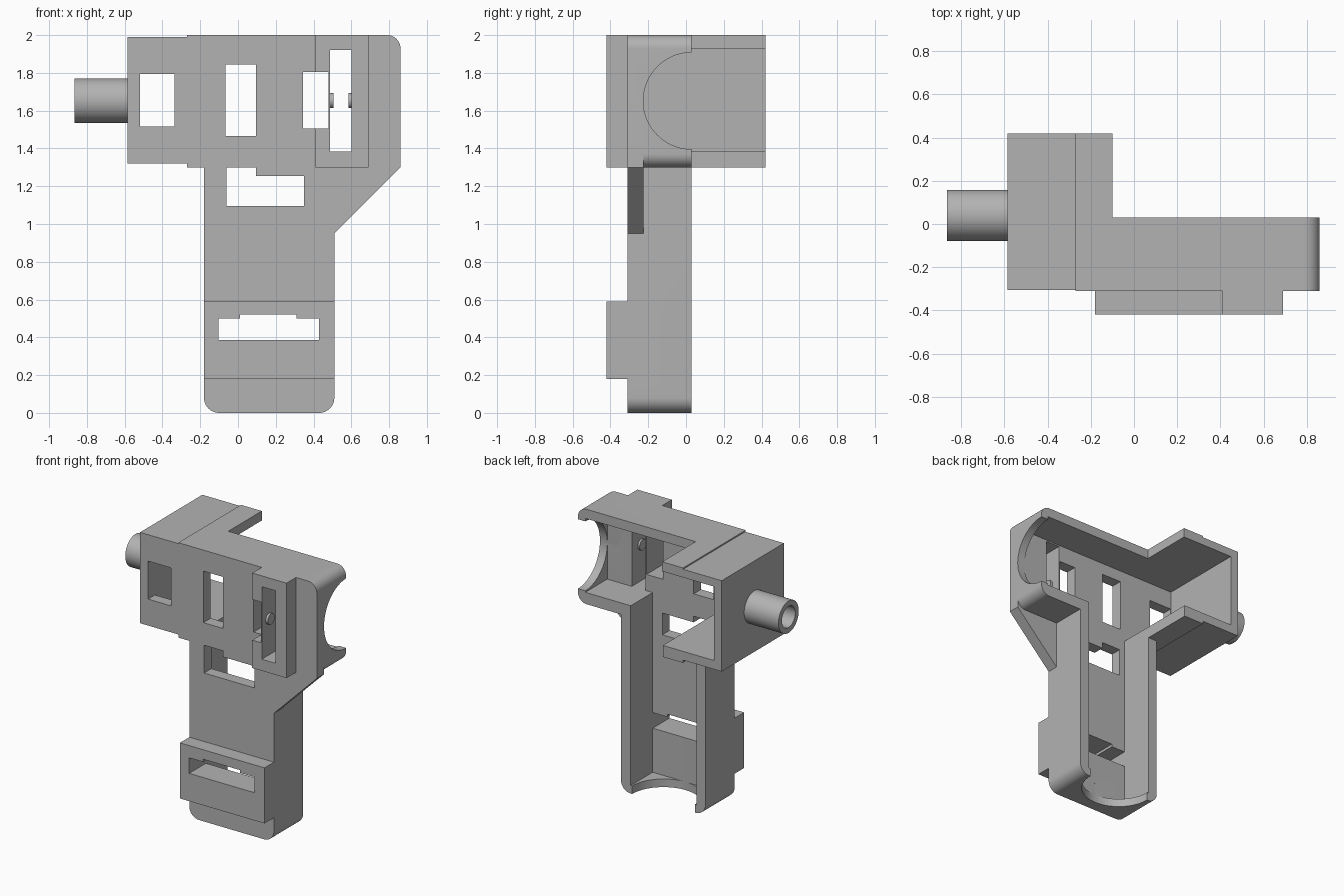
import bpy, bmesh, math
from mathutils import Vector

if "Cube" in bpy.data.objects:
    bpy.data.objects.remove(bpy.data.objects["Cube"])

grey = bpy.data.materials.new("matte grey")
grey.use_nodes = True
grey.diffuse_color = (0.45, 0.45, 0.45, 1)
grey.node_tree.nodes["Principled BSDF"].inputs["Base Color"].default_value = (0.45, 0.45, 0.45, 1)


def finish(bm, name):
    bmesh.ops.recalc_face_normals(bm, faces=bm.faces)
    me = bpy.data.meshes.new(name)
    bm.to_mesh(me)
    bm.free()
    me.materials.append(grey)
    ob = bpy.data.objects.new(name, me)
    bpy.context.collection.objects.link(ob)
    return ob


def prism(name, pts, y0, y1):
    """Extrude an x-z outline from y0 to y1."""
    bm = bmesh.new()
    f = bm.faces.new([bm.verts.new((x, y0, z)) for x, z in pts])
    ext = bmesh.ops.extrude_face_region(bm, geom=[f])
    moved = [v for v in ext["geom"] if isinstance(v, bmesh.types.BMVert)]
    bmesh.ops.translate(bm, verts=moved, vec=(0, y1 - y0, 0))
    return finish(bm, name)


def box(name, x0, x1, y0, y1, z0, z1):
    return prism(name, [(x0, z0), (x1, z0), (x1, z1), (x0, z1)], y0, y1)


def cylinder(name, axis, centre, r, length, seg=64):
    bm = bmesh.new()
    bmesh.ops.create_cone(bm, cap_ends=True, segments=seg, radius1=r, radius2=r, depth=length)
    rot = Vector((0, 0, 1)).rotation_difference(Vector(axis)).to_matrix()
    bmesh.ops.rotate(bm, verts=bm.verts, cent=(0, 0, 0), matrix=rot)
    bmesh.ops.translate(bm, verts=bm.verts, vec=centre)
    return finish(bm, name)


def arc(cx, cz, r, start, n=10):
    """Quarter-circle corner, counter-clockwise from the start angle."""
    angles = [math.radians(start + 90 * i / n) for i in range(n + 1)]
    return [(cx + r * math.cos(a), cz + r * math.sin(a)) for a in angles]


def combine(target, other, operation):
    mod = target.modifiers.new("bool", "BOOLEAN")
    mod.operation = operation
    mod.solver = "EXACT"
    mod.object = other
    bpy.context.view_layer.update()
    dg = bpy.context.evaluated_depsgraph_get()
    me = bpy.data.meshes.new_from_object(target.evaluated_get(dg))
    target.modifiers.clear()
    target.data = me
    bpy.data.objects.remove(other)


# Head and grip in one rounded outline
outline = (arc(-0.10, 0.08, 0.08, 180) + arc(0.43, 0.08, 0.08, 270) + [(0.51, 1.3)]
           + arc(0.79, 1.37, 0.07, 270) + arc(0.79, 1.93, 0.07, 0)
           + [(-0.27, 2.0), (-0.27, 1.3), (-0.18, 1.3)])
shell = prism("housing_shell", outline, -0.31, 0.03)

# Gusset, side housing and the raised blocks on the front
additions = [
    prism("gusset", [(0.45, 0.89), (0.86, 1.3), (0.86, 1.4), (0.45, 1.4)], -0.31, -0.225),
    box("deep_collar", -0.27, -0.10, -0.2, 0.42, 1.3, 2.0),
    box("side_housing", -0.585, -0.2, -0.305, 0.42, 1.32, 1.99),
    box("switch_block", 0.41, 0.69, -0.42, -0.25, 1.3, 2.0),
    box("strap_block", -0.18, 0.51, -0.42, -0.25, 0.18, 0.59),
]
for part in additions:
    combine(shell, part, "UNION")

# Inner cavities, round mouths, and windows through the front
cutters = [
    box("head_cavity", -0.522, 0.80, -0.225, 0.9, 1.385, 1.93),
    box("grip_cavity", -0.105, 0.43, -0.225, 0.9, 0.06, 1.5),
    cylinder("head_mouth", (1, 0, 0), (0.86, 0.03, 1.652), 0.256, 0.3),
    cylinder("grip_mouth", (0, 0, 1), (0.1625, 0.03, 0.0), 0.256, 0.3),
    box("side_window", -0.52, -0.335, -0.6, -0.15, 1.515, 1.795),
    box("centre_window", -0.065, 0.095, -0.6, -0.15, 1.465, 1.845),
    box("clip_slot", 0.345, 0.480, -0.6, -0.15, 1.505, 1.805),
    box("switch_window", 0.488, 0.60, -0.6, -0.15, 1.385, 1.92),
    prism("stepped_window", [(-0.06, 1.095), (0.35, 1.095), (0.35, 1.255), (0.095, 1.255),
                             (0.095, 1.3), (-0.06, 1.3)], -0.6, -0.15),
    prism("strap_slot", [(-0.104, 0.385), (0.429, 0.385), (0.429, 0.5), (0.31, 0.5),
                         (0.31, 0.52), (0.01, 0.52), (0.01, 0.5), (-0.104, 0.5)], -0.6, -0.15),
]
for cutter in cutters:
    combine(shell, cutter, "DIFFERENCE")

# Hollow side tube
tube = cylinder("side_tube", (1, 0, 0), (-0.72, 0.04, 1.653), 0.118, 0.29)
combine(tube, cylinder("tube_bore", (1, 0, 0), (-0.75, 0.04, 1.653), 0.078, 0.32), "DIFFERENCE")

# Facing pins inside the switch window
pins = [cylinder("left_pin", (1, 0, 0), (0.494, -0.335, 1.653), 0.04, 0.024, 32),
        cylinder("right_pin", (1, 0, 0), (0.597, -0.335, 1.653), 0.04, 0.024, 32)]

# Smooth curved surfaces, keep corners crisp
for ob in [shell, tube] + pins:
    bpy.ops.object.select_all(action="DESELECT")
    ob.select_set(True)
    bpy.context.view_layer.objects.active = ob
    bpy.ops.object.shade_smooth_by_angle(angle=math.radians(30))
